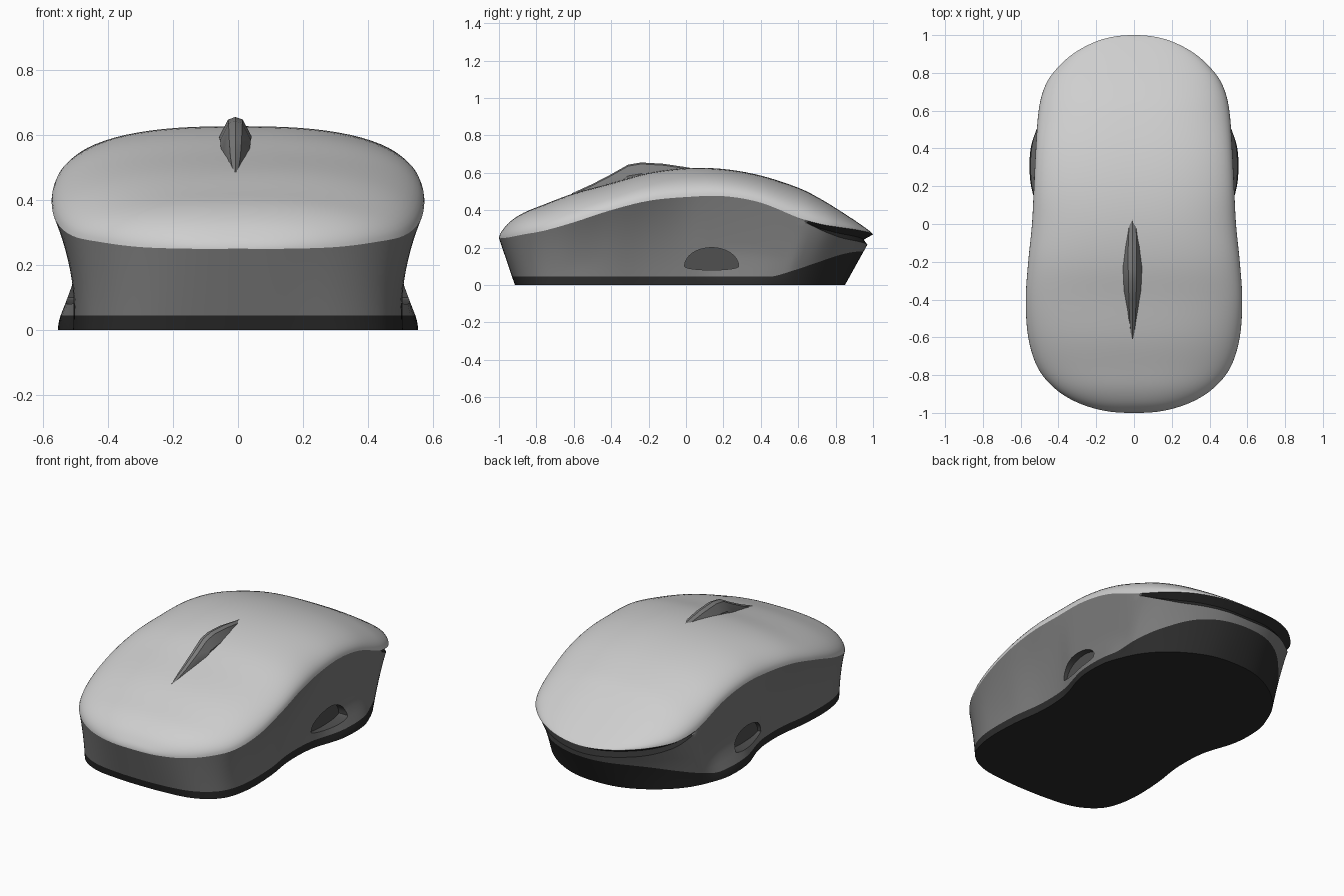
import bpy, bmesh, math
from mathutils import Vector

cube = bpy.data.objects.get("Cube")
if cube:
    bpy.data.objects.remove(cube, do_unlink=True)


def material(name, value):
    m = bpy.data.materials.new(name)
    m.use_nodes = True
    color = (value, value, value, 1)
    m.diffuse_color = color
    m.node_tree.nodes["Principled BSDF"].inputs["Base Color"].default_value = color
    return m


LIGHT = material("light grey", 0.62)
MID = material("mid grey", 0.2)
DARK = material("near black", 0.025)
RECESS = material("dark grey", 0.08)

# Half outline from nose to tail: rim x, y, z, spine height, sole x, y
STATIONS = [
    (0, -1, .25, .25, 0, -.915),
    (.15, -.99, .25, .28, .15, -.91),
    (.30, -.945, .255, .335, .30, -.89),
    (.42, -.87, .27, .385, .41, -.835),
    (.51, -.76, .29, .43, .475, -.75),
    (.56, -.6, .335, .49, .505, -.6),
    (.573, -.4, .40, .545, .50, -.4),
    (.56, -.2, .45, .60, .475, -.2),
    (.54, 0, .47, .625, .485, 0),
    (.53, .2, .475, .62, .545, .2),
    (.52, .4, .44, .585, .55, .38),
    (.505, .6, .36, .52, .515, .5),
    (.475, .72, .325, .46, .46, .61),
    (.42, .81, .31, .405, .38, .7),
    (.31, .91, .295, .34, .27, .78),
    (.16, .98, .28, .29, .14, .835),
    (0, 1, .27, .27, 0, .85),
]


def smooth(t):
    t = max(0, min(1, t))
    return t * t * (3 - 2 * t)


def spline(points, steps):
    """Catmull-Rom through the stations, mirrored in x past both ends."""
    def flip(p):
        return (-p[0], p[1], p[2], p[3], -p[4], p[5])
    pts = [flip(points[1])] + points + [flip(points[-2])]
    out = []
    for k in range(len(points) - 1):
        quad = pts[k:k + 4]
        for s in range(steps):
            t = s / steps
            out.append([b + .5 * t * (c - a + t * (2 * a - 5 * b + 4 * c - d
                        + t * (3 * (b - c) + d - a))) for a, b, c, d in zip(*quad)])
    return out + [list(points[-1])]


OUTLINE = spline(STATIONS, 5)


def finish(name, bm, mats, angle=40):
    bmesh.ops.remove_doubles(bm, verts=bm.verts, dist=.0004)
    bmesh.ops.recalc_face_normals(bm, faces=bm.faces)
    mesh = bpy.data.meshes.new(name)
    bm.to_mesh(mesh)
    bm.free()
    for m in mats:
        mesh.materials.append(m)
    ob = bpy.data.objects.new(name, mesh)
    bpy.context.collection.objects.link(ob)
    shade(ob, angle)
    return ob


def shade(ob, angle):
    bpy.ops.object.select_all(action='DESELECT')
    ob.select_set(True)
    bpy.context.view_layer.objects.active = ob
    bpy.ops.object.shade_smooth_by_angle(angle=math.radians(angle))


def wall_point(st, z):
    """Point on the flared side wall at height z."""
    rx, ry, rz, _, sx, sy = st
    h = z / rz
    waist = sx + (min(sx, .5) - sx) * smooth(h / .4)
    return Vector((waist + (rx - waist) * h ** 2.2, sy + (ry - sy) * h, z))


def band_top(st):
    return .045 + .135 * smooth((st[1] - .5) / .5)


def gap_low(st):
    return st[2] - .01 - .045 * smooth((st[1] - .6) / .3)


def loft(name, rows, mats, rule=None):
    """Mirror half rows into closed rings, bridge them and cap both ends."""
    bm = bmesh.new()
    rings = []
    for half in rows:
        full = half + [Vector((-p.x, p.y, p.z)) for p in half[-2:0:-1]]
        rings.append([bm.verts.new(p) for p in full])
    count = len(rings[0])
    for r in range(len(rings) - 1):
        a, b = rings[r], rings[r + 1]
        for i in range(count):
            j = (i + 1) % count
            f = bm.faces.new((a[i], a[j], b[j], b[i]))
            if rule:
                f.material_index = rule(r, f.calc_center_median())
    for ring in (rings[0], rings[-1]):
        n = count // 2
        for i in range(n):
            quad = [ring[i], ring[i + 1], ring[-i - 1], ring[-i]]
            bm.faces.new(list(dict.fromkeys(quad)))
    return finish(name, bm, mats)


# Dark sole, sweeping up at the tail
loft("base", [[wall_point(s, band_top(s) * k / 3) for s in OUTLINE] for k in range(4)], [DARK])

# Side wall with a recessed gap under the tail of the lid
WALL_ROWS = 9
rows = []
for k in range(WALL_ROWS + 1):
    t = k / WALL_ROWS
    rows.append([wall_point(s, band_top(s) * (1 - t) + gap_low(s) * t) for s in OUTLINE])
groove = []
for s in OUTLINE:
    p = wall_point(s, (gap_low(s) + s[2]) / 2)
    inset = 1 - .035 * smooth((s[1] - .6) / .15)
    groove.append(Vector((p.x * inset, p.y * inset, p.z)))
rows += [groove, [wall_point(s, s[2]) for s in OUTLINE]]
shell = loft("side_shell", rows, [MID, DARK, RECESS],
             lambda r, c: 1 if r >= WALL_ROWS and c.y > .64 else 0)

# Arched thumb recess on each side
for side in (-1, 1):
    bm = bmesh.new()
    loops = []
    for x in (.465, .7):
        loop = []
        for i in range(32):
            a = math.tau * i / 32
            lift = .1 if math.sin(a) > 0 else .02
            loop.append(bm.verts.new((side * x, .137 + .145 * math.cos(a),
                                      .1 + lift * math.sin(a))))
        loops.append(loop)
        bm.faces.new(loop)
    for i in range(32):
        j = (i + 1) % 32
        bm.faces.new((loops[0][i], loops[0][j], loops[1][j], loops[1][i]))
    cutter = finish("recess_cutter", bm, [RECESS])
    cutter.hide_render = True
    mod = shell.modifiers.new("recess", 'BOOLEAN')
    mod.operation = 'DIFFERENCE'
    mod.solver = 'EXACT'
    mod.material_mode = 'TRANSFER'
    mod.object = cutter
    bpy.context.view_layer.objects.active = shell
    bpy.ops.object.modifier_apply(modifier=mod.name)
    bpy.data.objects.remove(cutter, do_unlink=True)
shade(shell, 40)

# Domed lid spanning rim to rim
bm = bmesh.new()
COLS = 36
grid = []
for rx, ry, rz, top, _, _ in OUTLINE:
    line = []
    for c in range(COLS + 1):
        u = math.sin(math.pi * (c / COLS - .5))
        arch = max(0, 1 - abs(u) ** 2.6) ** .5
        line.append(bm.verts.new((rx * u, ry, rz + (top - rz) * arch)))
    grid.append(line)
for a, b in zip(grid, grid[1:]):
    for c in range(COLS):
        bm.faces.new((a[c], a[c + 1], b[c + 1], b[c]))
finish("lid", bm, [LIGHT], 60)

# Scroll ridge: y, half width, crest height
RIDGE = [(-.61, .015, .49), (-.5, .034, .54), (-.4, .042, .592), (-.31, .047, .643),
         (-.24, .05, .655), (-.12, .05, .648), (-.02, .042, .633), (.05, .015, .622)]
bm = bmesh.new()
sections = []
for y, w, z in RIDGE:
    shape = [(-.7, -.14), (-1, -.06), (-.45, -.008), (0, 0), (.45, -.008), (1, -.06), (.7, -.14)]
    sections.append([bm.verts.new((w * u - .008, y, z + d)) for u, d in shape])
for a, b in zip(sections, sections[1:]):
    for i in range(len(a)):
        j = (i + 1) % len(a)
        bm.faces.new((a[i], a[j], b[j], b[i]))
bm.faces.new(sections[0])
bm.faces.new(sections[-1])
finish("scroll_ridge", bm, [MID], 35)
